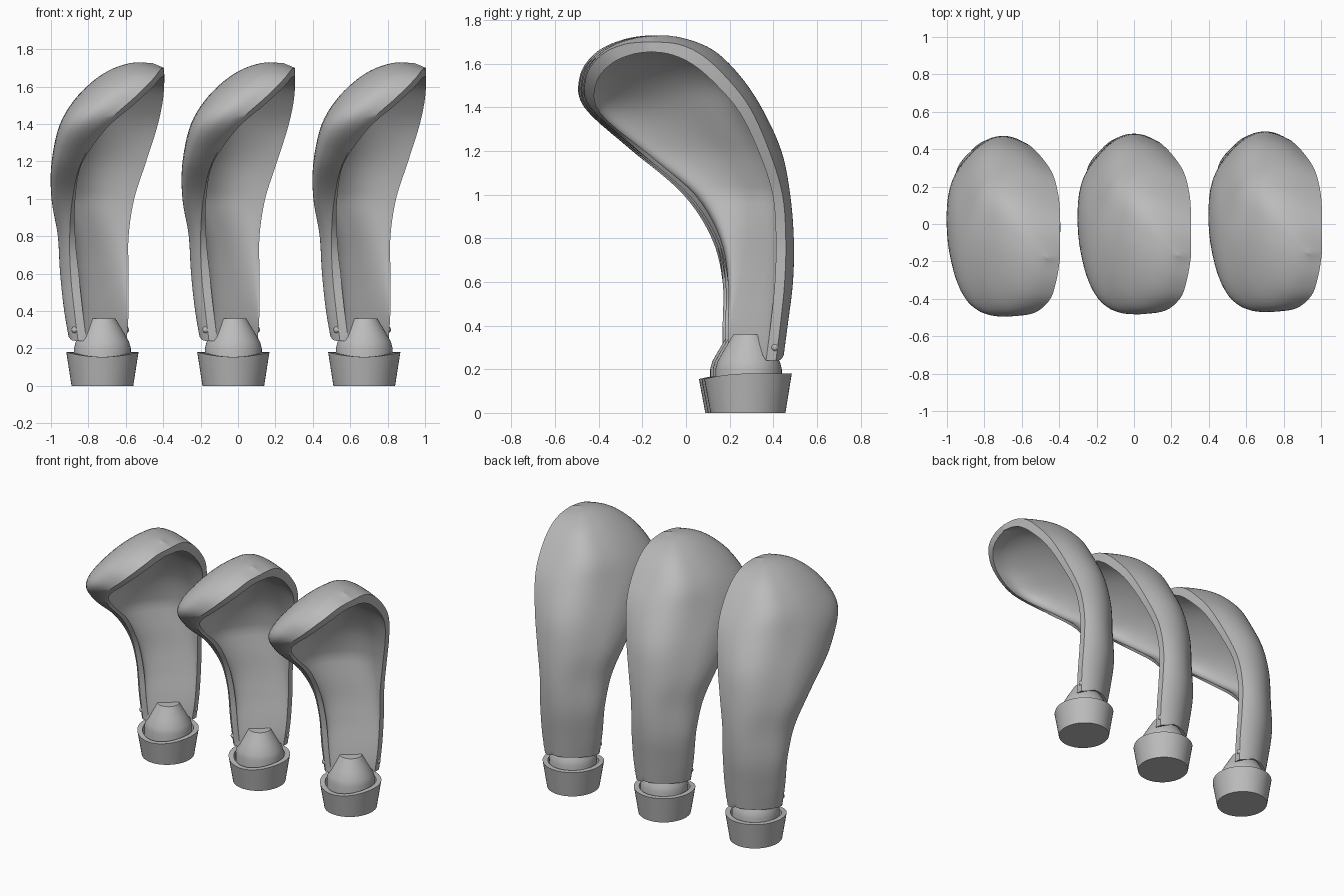
import bpy, bmesh, math
from mathutils import Vector

cube = bpy.data.objects.get("Cube")
if cube:
    bpy.data.objects.remove(cube)

grey = bpy.data.materials.new("plain grey")
grey.use_nodes = True
grey.diffuse_color = (0.5, 0.5, 0.5, 1)
grey.node_tree.nodes["Principled BSDF"].inputs["Base Color"].default_value = (0.5, 0.5, 0.5, 1)

# Blade stations: height, right edge x y, left edge x y, depth of the back x y, extra crown height
STATIONS = [
    (.24, .11, .40, -.15, .18, -.10, .085, 0),
    (.40, .12, .42, -.17, .18, -.115, .09, 0),
    (.60, .12, .44, -.19, .18, -.12, .10, 0),
    (.80, .12, .445, -.195, .13, -.13, .105, 0),
    (1.0, .15, .43, -.18, 0, -.195, .115, 0),
    (1.2, .21, .37, -.13, -.23, -.255, .17, 0),
    (1.4, .27, .28, 0, -.45, -.335, .18, 0),
    (1.54, .30, .17, .15, -.47, -.36, .19, .01),
    (1.64, .31, .06, .25, -.40, -.29, .15, .03),
    (1.69, .31, -.05, .29, -.29, -.17, .06, .036),
    (1.70, .31, -.17, .31, -.17, -.06, 0, .025),
]
STEPS, ARC, WALL = 5, 36, .045


def smooth_rows(rows):
    """Interpolate the stations with a Catmull-Rom spline."""
    out = []
    for i in range(len(rows) - 1):
        quad = [rows[max(0, min(len(rows) - 1, i + k))] for k in (-1, 0, 1, 2)]
        for s in range(STEPS):
            t = s / STEPS
            out.append([b + t / 2 * (c - a + t * (2*a - 5*b + 4*c - d + t * (3*(b - c) + d - a)))
                        for a, b, c, d in zip(*quad)])
    return out + [list(rows[-1])]


def power(v, e):
    return math.copysign(abs(v) ** e, v)


def clamp(v):
    return max(0, min(1, v))


def section(row, index, inner):
    """One C-shaped row of the blade, running from edge to edge round the back."""
    z, ax, ay, bx, by, cx, cy, crown = row
    edge_a, edge_b = Vector((ax, ay, z)), Vector((bx, by, z))
    depth = Vector((cx, cy, crown))
    k = clamp((z - .6) / .6)
    if inner:
        rim = min(WALL, .35 * (edge_a - edge_b).length)
        drop = WALL * clamp((z - 1) / .7)
        edge_a += Vector((0, -rim, -drop))
        edge_b += Vector((rim * (1 - k), rim * k, -drop))
        # the hollow is shallow at the foot and deepens upward
        depth *= max(.2, 1 - WALL / depth.length) * clamp((z - .3) / .7)
    mid, half = (edge_a + edge_b) / 2, (edge_a - edge_b) / 2
    e = .78 - .03 * k
    pts = []
    for step in range(ARC + 1):
        a = math.pi * step / ARC
        near = math.cos(a) ** 2
        bow = depth.copy()
        # the wall turns sideways near both edges
        bow.y *= 1 - near * (.2 if step < ARC / 2 else 1.2 * k)
        p = mid + half * power(math.cos(a), e) + bow * power(max(0, math.sin(a)), e)
        if index == 0:
            p.z += .06 * math.sin(a) ** 2      # arched lower edge
        pts.append(p)
    return pts


def finish(name, bm):
    bmesh.ops.remove_doubles(bm, verts=bm.verts, dist=.0005)
    bmesh.ops.recalc_face_normals(bm, faces=bm.faces)
    mesh = bpy.data.meshes.new(name)
    bm.to_mesh(mesh)
    bm.free()
    mesh.materials.append(grey)
    mesh.shade_smooth()
    mesh.set_sharp_from_angle(angle=math.radians(38))
    return mesh


def blade_mesh():
    bm = bmesh.new()
    rows = smooth_rows(STATIONS)
    skins = [[[bm.verts.new(p) for p in section(r, i, inner)] for i, r in enumerate(rows)]
             for inner in (False, True)]
    for skin in skins:
        for lo, hi in zip(skin, skin[1:]):
            for k in range(ARC):
                bm.faces.new((lo[k], lo[k + 1], hi[k + 1], hi[k]))
    # rim along both edges, then the lower edge
    outer, inner = skins
    for k in (0, ARC):
        for i in range(len(rows) - 1):
            bm.faces.new((outer[i][k], outer[i + 1][k], inner[i + 1][k], inner[i][k]))
    for k in range(ARC):
        bm.faces.new((outer[0][k], outer[0][k + 1], inner[0][k + 1], inner[0][k]))
    return finish("blade", bm)


def turned_mesh(name, profile, stretch=1, dip=0):
    """Solid of revolution from (radius, height) points; dip lowers the upper rim at the front."""
    bm = bmesh.new()
    n = 48
    rings = []
    for r, z in profile:
        ring = []
        for k in range(n):
            a = 2 * math.pi * k / n
            drop = dip * max(0, -math.sin(a)) ** 2 if z > .1 else 0
            ring.append(bm.verts.new((r * math.cos(a), r * stretch * math.sin(a), z - drop)))
        rings.append(ring)
    for lo, hi in zip(rings, rings[1:]):
        for k in range(n):
            bm.faces.new((lo[k], lo[k - 1], hi[k - 1], hi[k]))
    bm.faces.new(rings[0])
    bm.faces.new(rings[-1])
    return finish(name, bm)


def stud_mesh():
    bm = bmesh.new()
    bmesh.ops.create_uvsphere(bm, u_segments=16, v_segments=8, radius=.018)
    return finish("stud", bm)


blade = blade_mesh()
cuff = turned_mesh("cuff", [(.165, 0), (.193, .18), (.16, .18), (.155, .13)], 1.04, .025)
collar = turned_mesh("collar", [(.152, .11), (.152, .2), (.143, .235), (.115, .285), (.07, .36)])
stud = stud_mesh()

# Three identical pieces side by side
for side, shift, y in (("right", -.7, -.012), ("middle", 0, 0), ("left", .7, .012)):
    for name, mesh, spot in (
            ("blade", blade, (-.005, 0, 0)),
            ("cuff", cuff, (-.025, .272, 0)),
            ("collar", collar, (-.025, .275, 0)),
            ("inner_stud", stud, (.10, .395, .3)),
            ("outer_stud", stud, (-.172, .195, .3))):
        obj = bpy.data.objects.new(side + "_" + name, mesh)
        obj.location = (spot[0] + shift, spot[1] + y, spot[2])
        bpy.context.collection.objects.link(obj)
